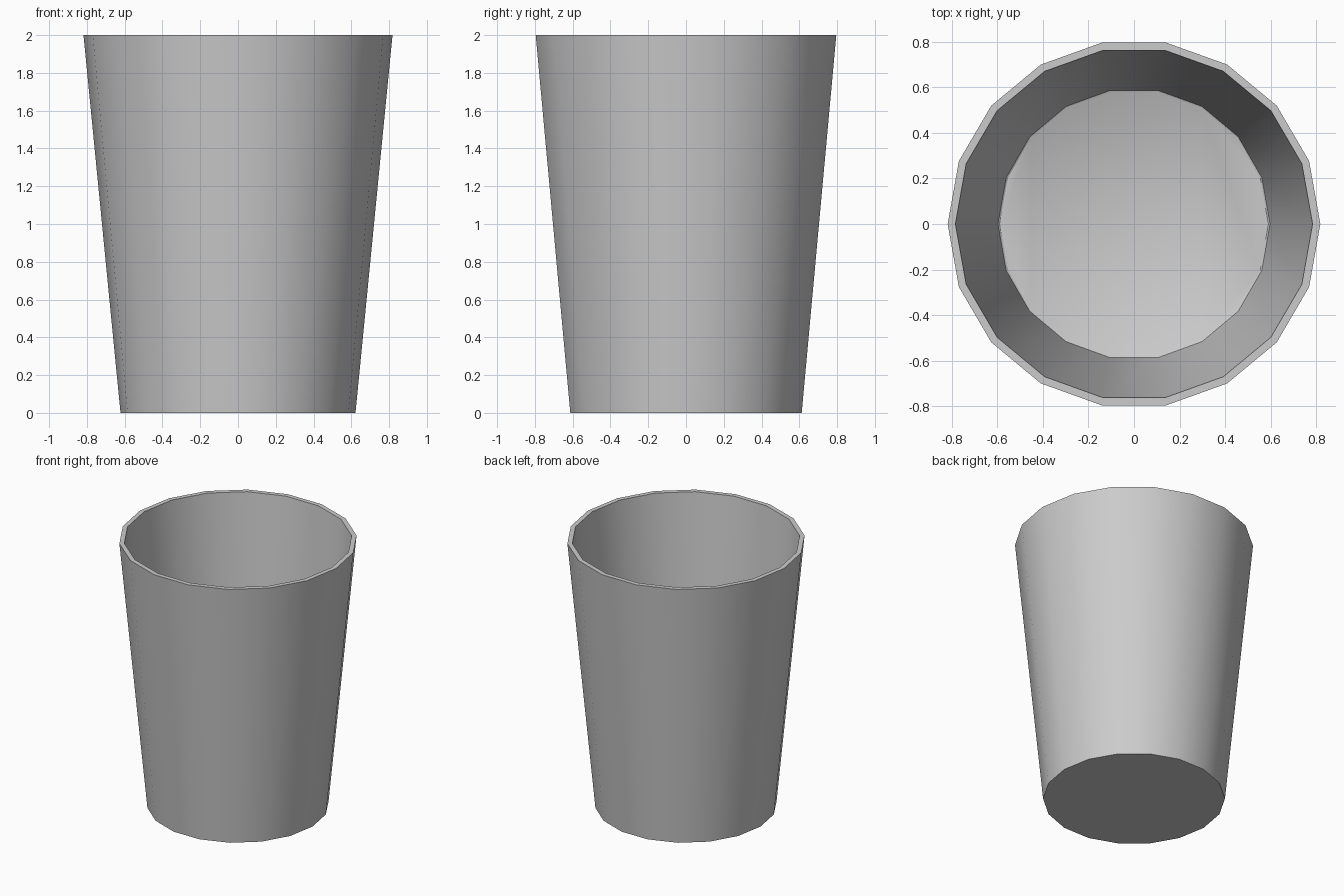
import bpy, bmesh
from math import cos, sin, tau

if "Cube" in bpy.data.objects:
    bpy.data.objects.remove(bpy.data.objects["Cube"])

SIDES = 18

# Profile from outer base, over the rim, down to the floor: (x radius, y radius, z)
PROFILE = [
    (0.622, 0.622, 0.0),
    (0.818, 0.808, 2.0),
    (0.784, 0.774, 2.0),
    (0.597, 0.596, 0.03),
    (0.590, 0.588, 0.025),
]

# Tumbler body: stacked 18-sided rings, bridged and capped
bm = bmesh.new()
rings = [[bm.verts.new((rx * cos(tau * i / SIDES), ry * sin(tau * i / SIDES), z))
          for i in range(SIDES)] for rx, ry, z in PROFILE]
for a, b in zip(rings, rings[1:]):
    for i in range(SIDES):
        j = (i + 1) % SIDES
        bm.faces.new((a[i], a[j], b[j], b[i]))
bm.faces.new(rings[0][::-1])   # underside
bm.faces.new(rings[-1])        # inner floor
bmesh.ops.recalc_face_normals(bm, faces=bm.faces)

mesh = bpy.data.meshes.new("cup")
bm.to_mesh(mesh)
bm.free()
cup = bpy.data.objects.new("cup", mesh)
bpy.context.collection.objects.link(cup)

# Smooth walls, crisp rim and base
bpy.context.view_layer.objects.active = cup
cup.select_set(True)
bpy.ops.object.shade_smooth_by_angle(angle=0.6)
